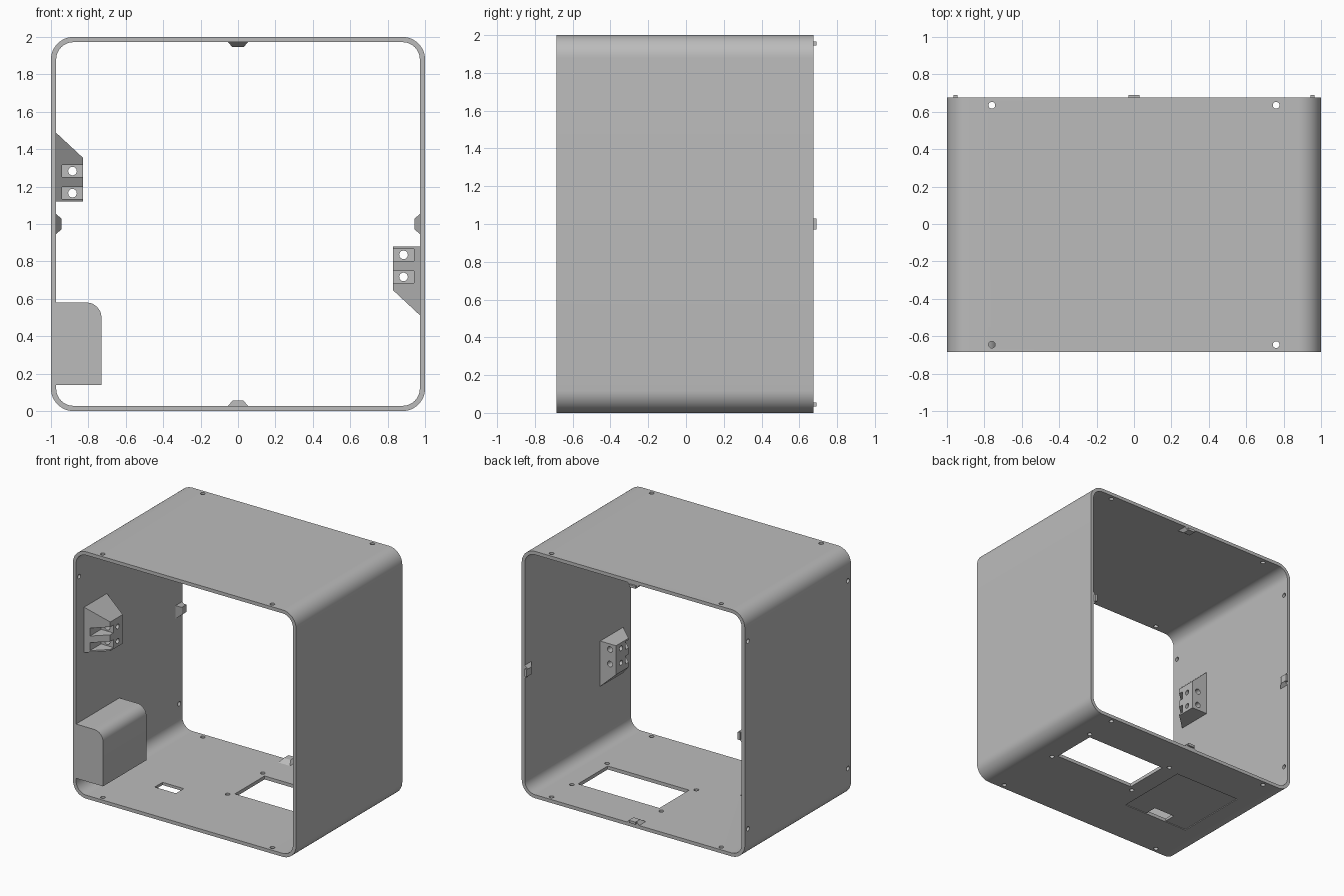
import bpy, bmesh
from math import pi, cos, sin
from mathutils import Matrix, Vector

cube = bpy.data.objects.get("Cube")
if cube:
    bpy.data.objects.remove(cube, do_unlink=True)

GREY = (0.5, 0.5, 0.5, 1)
mat = bpy.data.materials.new("plain grey")
mat.use_nodes = True
mat.diffuse_color = GREY
mat.node_tree.nodes["Principled BSDF"].inputs["Base Color"].default_value = GREY

FRONT, BACK, WALL = -0.685, 0.675, 0.028


def make(name, bm):
    bmesh.ops.recalc_face_normals(bm, faces=bm.faces)
    mesh = bpy.data.meshes.new(name)
    bm.to_mesh(mesh)
    bm.free()
    mesh.materials.append(mat)
    obj = bpy.data.objects.new(name, mesh)
    bpy.context.collection.objects.link(obj)
    return obj


def loft(name, rings):
    """Closed solid through rings with equal point counts."""
    bm = bmesh.new()
    loops = [[bm.verts.new(p) for p in ring] for ring in rings]
    bm.faces.new(loops[0])
    bm.faces.new(loops[-1])
    for a, b in zip(loops, loops[1:]):
        for i in range(len(a)):
            j = (i + 1) % len(a)
            bm.faces.new((a[i], a[j], b[j], b[i]))
    return make(name, bm)


def prism(name, profile, y0, y1):
    return loft(name, [[(x, y, z) for x, z in profile] for y in (y0, y1)])


def box(name, x0, x1, y0, y1, z0, z1):
    return prism(name, [(x0, z0), (x1, z0), (x1, z1), (x0, z1)], y0, y1)


def rod(name, centre, axis, radius, depth):
    bm = bmesh.new()
    turn = Vector((0, 0, 1)).rotation_difference(Vector(axis)).to_matrix().to_4x4()
    bmesh.ops.create_cone(bm, cap_ends=True, segments=24, radius1=radius, radius2=radius,
                          depth=depth, matrix=Matrix.Translation(centre) @ turn)
    return make(name, bm)


def combine(target, tool, operation):
    mod = target.modifiers.new("boolean", 'BOOLEAN')
    mod.operation, mod.object, mod.solver = operation, tool, 'EXACT'
    bpy.context.view_layer.objects.active = target
    bpy.ops.object.modifier_apply(modifier=mod.name)
    bpy.data.objects.remove(tool, do_unlink=True)


def smooth(obj):
    bpy.ops.object.select_all(action='DESELECT')
    obj.select_set(True)
    bpy.context.view_layer.objects.active = obj
    bpy.ops.object.shade_smooth_by_angle(angle=pi / 6)


def rounded(half, radius, steps=12):
    """Rounded square around the middle of the case."""
    points = []
    for corner in range(4):
        for i in range(steps + 1):
            a = (corner + i / steps) * pi / 2
            sx = 1 if corner in (0, 3) else -1
            sz = 1 if corner < 2 else -1
            points.append((sx * (half - radius) + radius * cos(a),
                           1 + sz * (half - radius) + radius * sin(a)))
    return points


# Open case with rounded corners
case = prism("case_shell", rounded(1, 0.12), FRONT, BACK)
combine(case, prism("bore", rounded(1 - WALL, 0.092), FRONT - 0.1, BACK + 0.1), 'DIFFERENCE')

# Closed housing in the lower front corner, rounded on its inner top edge
R = 0.08
arc = [(-0.73 - R + R * cos(i * pi / 16), 0.58 - R + R * sin(i * pi / 16)) for i in range(9)]
housing = prism("housing", [(-0.985, 0.14), (-0.73, 0.14)] + arc + [(-0.985, 0.58)], FRONT, -0.13)
combine(case, housing, 'UNION')

# Floor: shallow outside recess, small window, large window
for cut in ((-0.75, -0.15, -0.28, 0.34, -0.1, 0.006),
            (-0.55, -0.36, -0.28, -0.18, -0.1, 0.1),
            (0.0, 0.73, -0.04, 0.34, -0.1, 0.1)):
    combine(case, box("cutter", *cut), 'DIFFERENCE')

# Screw holes round the large window
for x in (-0.04, 0.76):
    for y in (-0.075, 0.375):
        combine(case, rod("drill", (x, y, 0), (0, 0, 1), 0.018, 0.12), 'DIFFERENCE')

# Screw holes near the rims of the top, the floor and one side wall
for y in (-0.645, 0.635):
    for s in (-0.76, 0.76):
        for z in (0, 2):
            combine(case, rod("drill", (s, y, z), (0, 0, 1), 0.018, 0.12), 'DIFFERENCE')
        combine(case, rod("drill", (-1, y, 1 + s), (1, 0, 0), 0.018, 0.08), 'DIFFERENCE')
smooth(case)


def bracket(name):
    """Chamfered mounting block on the -x wall."""
    w, e, low = -0.975, -0.83, 1.12
    plan = [(w, -0.585), (e, -0.45), (e, -0.29), (w, -0.29)]
    top = [1.49, 1.355, 1.355, 1.49]
    block = loft(name, [[(x, y, low) for x, y in plan],
                        [(x, y, z) for (x, y), z in zip(plan, top)]])
    for z in (1.165, 1.283):
        combine(block, box("pocket", -0.94, -0.8, -0.7, -0.41, z - 0.032, z + 0.032), 'DIFFERENCE')
        combine(block, rod("drill", (-0.885, -0.4, z), (0, 1, 0), 0.023, 0.5), 'DIFFERENCE')
        combine(block, rod("drill", (-0.83, -0.355, z), (1, 0, 0), 0.02, 0.16), 'DIFFERENCE')
    smooth(block)
    return block


# Pair of brackets, the second turned half round about the depth axis
centre = Matrix.Translation((0, 0, 1))
half_turn = centre @ Matrix.Rotation(pi, 4, 'Y') @ centre.inverted()
bracket("right_bracket")
bracket("left_bracket").data.transform(half_turn)

# Four ramped clips with locating tabs at the back rim
for i, side in enumerate(("floor", "right", "top", "left")):
    base, tip = 0.025, 0.055
    clip = loft(side + "_clip", [
        [(-0.055, 0.585, base), (0.055, 0.585, base), (0.055, BACK, base), (-0.055, BACK, base)],
        [(-0.03, 0.63, tip), (0.03, 0.63, tip), (0.03, BACK, tip), (-0.03, BACK, tip)]])
    tab = box("tab", -0.03, 0.03, 0.65, 0.69, 0.035, tip)
    combine(clip, tab, 'UNION')
    clip.data.transform(centre @ Matrix.Rotation(i * pi / 2, 4, 'Y') @ centre.inverted())
